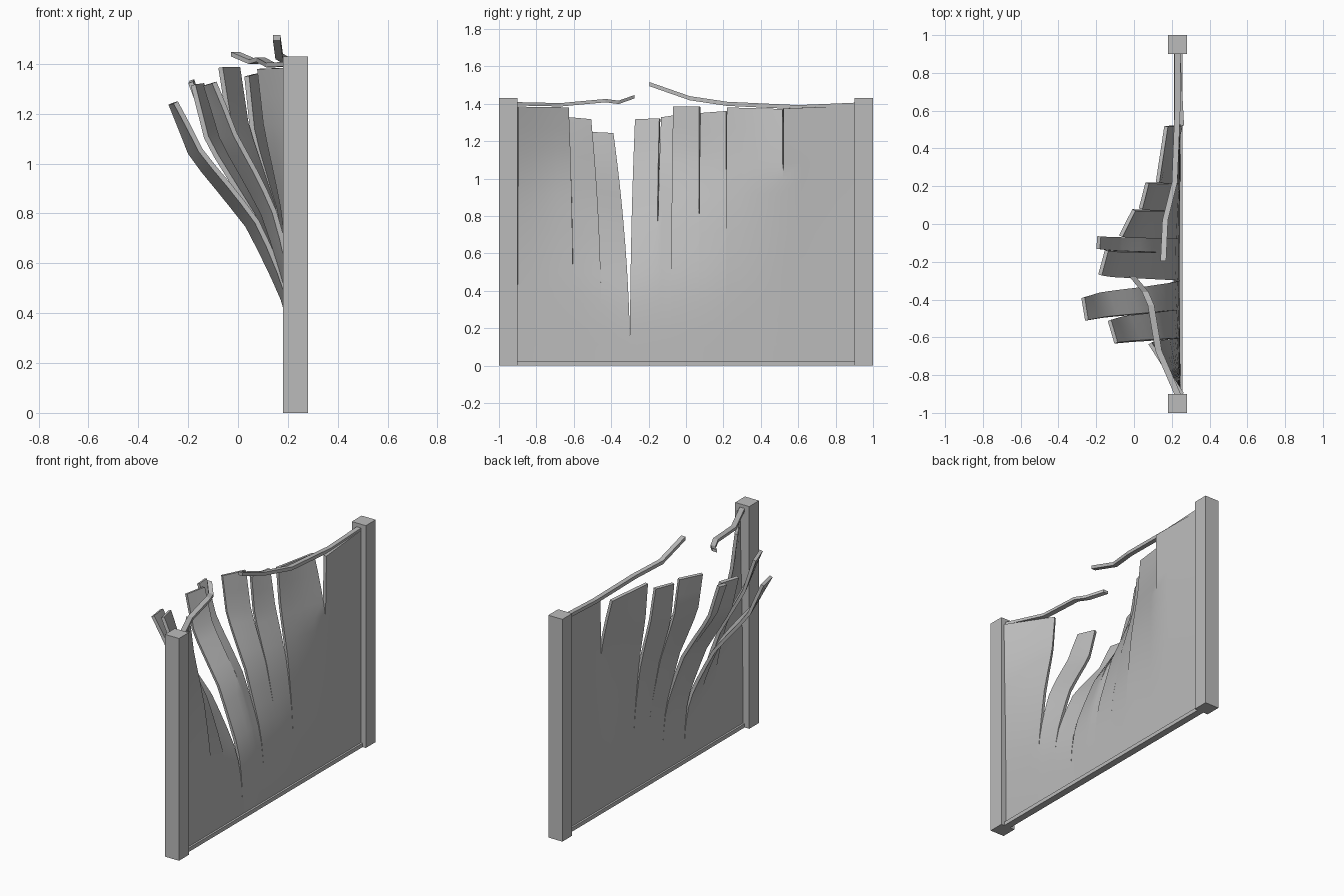
import bpy
import bmesh
from mathutils import Vector

cube = bpy.data.objects.get("Cube")
if cube:
    bpy.data.objects.remove(cube)

grey = bpy.data.materials.new("weathered grey")
grey.use_nodes = True
grey.diffuse_color = (0.5, 0.5, 0.5, 1)
grey.node_tree.nodes["Principled BSDF"].inputs["Base Color"].default_value = (0.5, 0.5, 0.5, 1)

SHEET_X = 0.235
HEIGHT = 1.38


def finish(name, bm):
    bmesh.ops.recalc_face_normals(bm, faces=bm.faces)
    mesh = bpy.data.meshes.new(name)
    bm.to_mesh(mesh)
    bm.free()
    mesh.materials.append(grey)
    obj = bpy.data.objects.new(name, mesh)
    bpy.context.collection.objects.link(obj)
    return obj


def box(name, center, size):
    bm = bmesh.new()
    bmesh.ops.create_cube(bm, size=1)
    for v in bm.verts:
        v.co = Vector(a * b + c for a, b, c in zip(v.co, size, center))
    return finish(name, bm)


def rail(name, path, width, height):
    """Rectangular bar swept along a bent path."""
    bm = bmesh.new()
    rings = []
    for p in path:
        rings.append([bm.verts.new((p[0] + sx * width / 2, p[1], p[2] + sz * height / 2))
                      for sx, sz in ((-1, -1), (1, -1), (1, 1), (-1, 1))])
    for a, b in zip(rings, rings[1:]):
        for i in range(4):
            j = (i + 1) % 4
            bm.faces.new((a[i], a[j], b[j], b[i]))
    bm.faces.new(rings[0])
    bm.faces.new(rings[-1])
    return finish(name, bm)


# Posts and bottom rail
for side, label in ((-1, "front"), (1, "back")):
    box(label + "_post", (0.23, side * 0.95, 0.715), (0.1, 0.1, 1.43))
box("bottom_rail", (0.235, 0, 0.0125), (0.045, 1.8, 0.025))

# Snapped top rail
rail("front_top_rail", [(0.23, -0.9, 1.4), (0.13, -0.67, 1.395), (0.09, -0.43, 1.417),
                        (0.06, -0.36, 1.408), (-0.01, -0.275, 1.438)], 0.035, 0.018)
rail("back_top_rail", [(0.23, 0.9, 1.395), (0.23, 0.6, 1.382), (0.215, 0.22, 1.4),
                       (0.165, 0.02, 1.43), (0.155, -0.195, 1.505)], 0.03, 0.022)

# Torn sheet: cuts are (y, depth of dent, height where the tear starts)
cuts = [(-0.9, -0.02, 0.1), (-0.605, 0.12, 0.4), (-0.455, 0.28, 0.33), (-0.3, 0.42, 0.11),
        (-0.15, 0.36, 0.72), (-0.08, 0.33, 0.2), (0.07, 0.22, 0.28), (0.215, 0.09, 0.33),
        (0.52, -0.02, 1.0), (0.9, 0, 0.1)]
# Strip tops: left and right edge as (y, bend, z)
tops = [((-0.9, -0.02, 1.385), (-0.632, 0.15, 1.38)),
        ((-0.63, 0.33, 1.325), (-0.51, 0.365, 1.315)),
        ((-0.51, 0.485, 1.245), (-0.39, 0.505, 1.24)),
        ((-0.27, 0.415, 1.315), (-0.14, 0.38, 1.32)),
        ((-0.132, 0.425, 1.325), (-0.065, 0.42, 1.335)),
        ((-0.064, 0.305, 1.385), (0.074, 0.235, 1.385)),
        ((0.08, 0.2, 1.35), (0.217, 0.165, 1.36)),
        ((0.22, 0.11, 1.38), (0.517, 0.065, 1.37)),
        ((0.52, -0.02, 1.375), (0.9, 0, 1.39))]
bend = [(0, 0), (0.25, 0.02), (0.45, 0.08), (0.65, 0.25), (0.83, 0.42), (1.14, 0.86), (HEIGHT, 1)]
rows = sorted([0.0, 0.5, 0.6, 0.83, 0.92, 1.08, 1.16, 1.27, HEIGHT] + [c[2] for c in cuts[1:]])
COLUMNS = 4


def bend_at(s):
    for (a, fa), (b, fb) in zip(bend, bend[1:]):
        if s <= b:
            return fa + (fb - fa) * (s - a) / (b - a)
    return 1.0


def edge_point(cut, top, s):
    y, depth, tear = cut
    ty, tdepth, tz = top
    g = max(0.0, (s - tear) / (HEIGHT - tear))
    return Vector((SHEET_X - (depth + (tdepth - depth) * g) * bend_at(s),
                   y + (ty - y) * g ** 1.6,
                   s + (tz - HEIGHT) * g))


bm = bmesh.new()
for i, (left, right) in enumerate(tops):
    grid = []
    for s in rows:
        a = edge_point(cuts[i], left, s)
        b = edge_point(cuts[i + 1], right, s)
        grid.append([bm.verts.new(a.lerp(b, k / COLUMNS)) for k in range(COLUMNS + 1)])
    for lo, hi in zip(grid, grid[1:]):
        for k in range(COLUMNS):
            bm.faces.new((lo[k], lo[k + 1], hi[k + 1], hi[k]))
bmesh.ops.remove_doubles(bm, verts=bm.verts, dist=0.0001)
sheet = finish("torn_panel", bm)
solid = sheet.modifiers.new("thickness", "SOLIDIFY")
solid.thickness = 0.02
solid.offset = 0

# Soft shading on the dented sheet, crisp at its edges
bpy.ops.object.select_all(action="DESELECT")
sheet.select_set(True)
bpy.context.view_layer.objects.active = sheet
bpy.ops.object.modifier_apply(modifier="thickness")
bpy.ops.object.shade_smooth_by_angle(angle=0.52)
